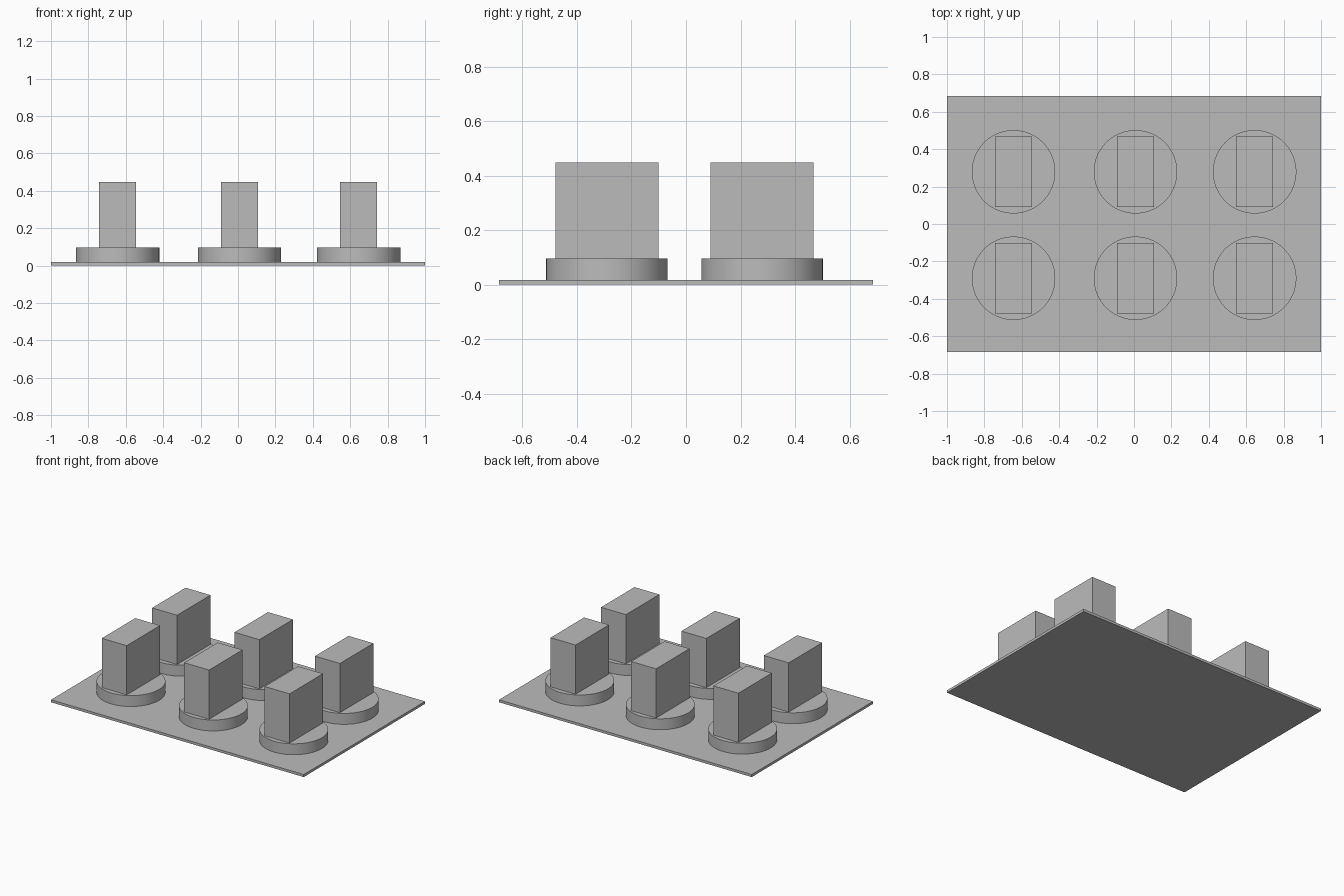
import bpy

cube = bpy.data.objects.get("Cube")
if cube:
    bpy.data.objects.remove(cube, do_unlink=True)

# Single plain grey
grey = bpy.data.materials.new("plain_grey")
grey.use_nodes = True
colour = (0.5, 0.5, 0.5, 1)
grey.diffuse_color = colour
grey.node_tree.nodes["Principled BSDF"].inputs["Base Color"].default_value = colour

PLATE_TOP, DISC_TOP, BLOCK_TOP = 0.018, 0.096, 0.448


def finish(name):
    obj = bpy.context.object
    obj.name = name
    obj.data.materials.append(grey)
    return obj


def box(name, x, y, width, depth, bottom, top):
    bpy.ops.mesh.primitive_cube_add(size=1, location=(x, y, (bottom + top) / 2))
    bpy.context.object.scale = (width, depth, top - bottom)
    bpy.ops.object.transform_apply(location=False, rotation=False, scale=True)
    return finish(name)


def disc(name, x, y, radius, bottom, top):
    bpy.ops.mesh.primitive_cylinder_add(vertices=96, radius=radius, depth=top - bottom,
                                        location=(x, y, (bottom + top) / 2))
    bpy.ops.object.shade_smooth_by_angle()
    return finish(name)


# Thin base plate
box("base_plate", 0, 0, 2, 1.37, 0, PLATE_TOP)

# Two rows of three round pedestals, each carrying an upright block
for row, y in (("front", -0.29), ("back", 0.279)):
    for column, x in (("right", -0.644), ("middle", 0.008), ("left", 0.645)):
        place = f"{row}_{column}"
        disc(f"{place}_pedestal", x, y, 0.223, PLATE_TOP, DISC_TOP)
        box(f"{place}_block", x, y, 0.197, 0.378, DISC_TOP, BLOCK_TOP)
